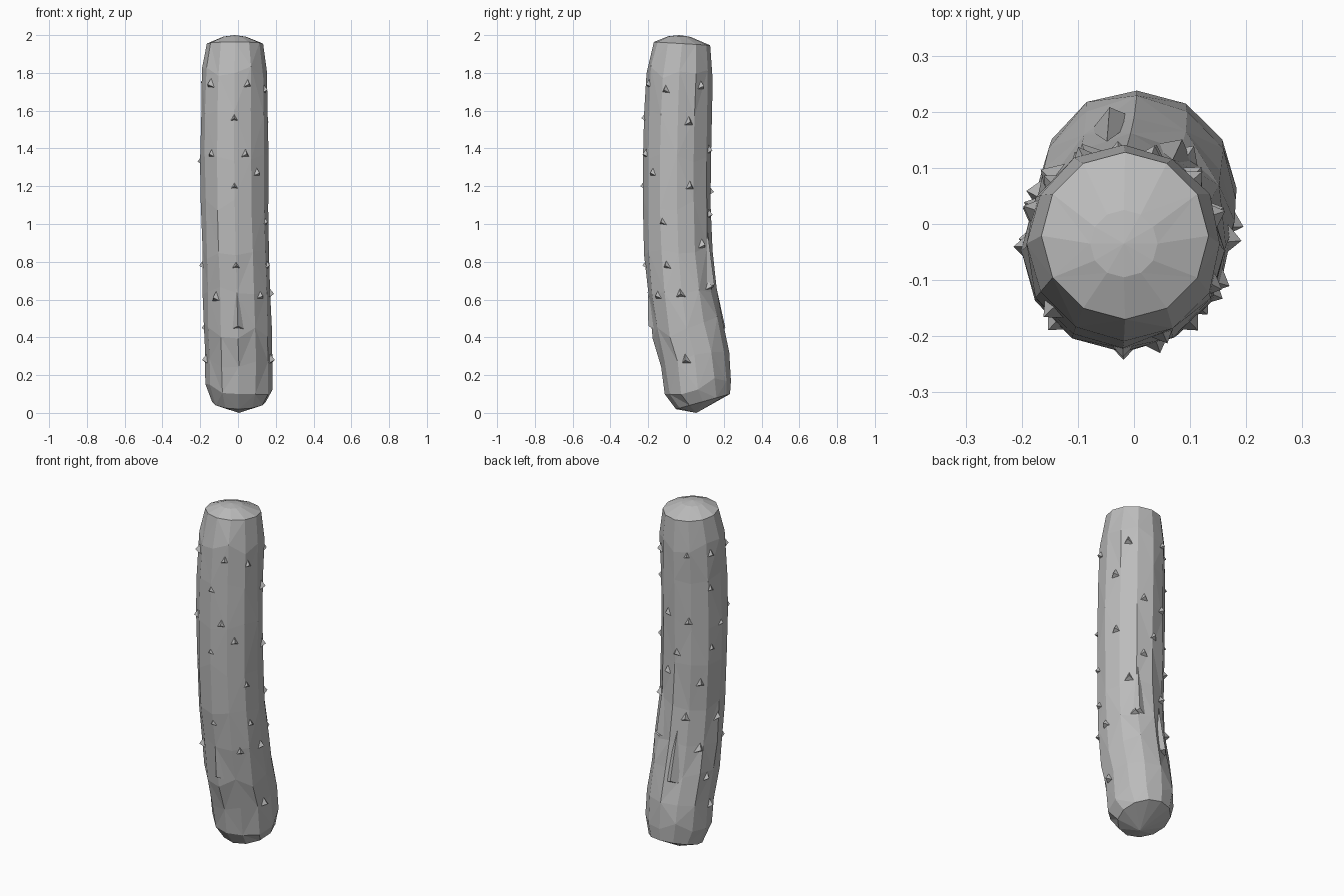
import bpy
import bmesh
import random
from math import sin, cos, radians, pi
from mathutils import Vector

random.seed(4)
cube = bpy.data.objects.get("Cube")
if cube:
    bpy.data.objects.remove(cube)

grey = bpy.data.materials.new("plain grey")
grey.use_nodes = True
grey.diffuse_color = (0.5, 0.5, 0.5, 1)
grey.node_tree.nodes["Principled BSDF"].inputs["Base Color"].default_value = (0.5, 0.5, 0.5, 1)

SIDES = 12
# Rings along the bent stalk: z, centre x, centre y, radius, tilt
RINGS = [
    (0.06, 0.005, 0.09, 0.143, 0.28),
    (0.15, 0.005, 0.063, 0.175, 0.26),
    (0.30, 0.005, 0.045, 0.18, 0.22),
    (0.45, 0.0, 0.005, 0.182, 0.18),
    (0.65, -0.006, -0.022, 0.18, 0.10),
    (0.85, -0.012, -0.04, 0.178, 0.05),
    (1.10, -0.018, -0.047, 0.178, 0.0),
    (1.35, -0.02, -0.047, 0.178, -0.02),
    (1.60, -0.02, -0.042, 0.177, -0.04),
    (1.80, -0.018, -0.035, 0.174, -0.05),
    (1.955, -0.016, -0.021, 0.149, -0.06),
]


def make_object(name, bm):
    bmesh.ops.recalc_face_normals(bm, faces=bm.faces[:])
    mesh = bpy.data.meshes.new(name)
    bm.to_mesh(mesh)
    bm.free()
    mesh.materials.append(grey)
    obj = bpy.data.objects.new(name, mesh)
    bpy.context.collection.objects.link(obj)
    return obj


def ring_point(ring, angle, offset=0.0):
    z, cx, cy, r, tilt = ring
    x, y = (r + offset) * cos(angle), (r + offset) * sin(angle)
    return Vector((cx + x, cy + y, z + tilt * y))


def surface(angle, z, offset):
    """Point at a height on the stalk, moved outward by offset."""
    for low, high in zip(RINGS, RINGS[1:]):
        a, b = ring_point(low, angle, offset), ring_point(high, angle, offset)
        if z <= b.z:
            break
    return a.lerp(b, (z - a.z) / (b.z - a.z))


# Stalk: faceted rings with slightly uneven corners and domed ends
bm = bmesh.new()
loops = []
for i, ring in enumerate(RINGS):
    wobble = 0.004 if 0 < i < len(RINGS) - 1 else 0.0
    loop = []
    for k in range(SIDES):
        angle = 2 * pi * k / SIDES
        p = ring_point(ring, angle, random.uniform(-wobble, wobble))
        p.z += random.uniform(-8, 8) * wobble
        loop.append(bm.verts.new(p))
    loops.append(loop)
crown = (1.992, -0.018, -0.035, 0.06, -0.03)
loops.append([bm.verts.new(ring_point(crown, 2 * pi * k / SIDES)) for k in range(SIDES)])

for n, (low, high) in enumerate(zip(loops, loops[1:])):
    for k in range(SIDES):
        j = (k + 1) % SIDES
        a, b, c, d = low[k], low[j], high[j], high[k]
        if (k + n) % 2:
            bm.faces.new((a, b, c))
            bm.faces.new((a, c, d))
        else:
            bm.faces.new((a, b, d))
            bm.faces.new((b, c, d))

bottom = bm.verts.new((0.005, 0.055, 0.0))
top = bm.verts.new((-0.018, -0.035, 2.0))
for k in range(SIDES):
    j = (k + 1) % SIDES
    bm.faces.new((bottom, loops[0][j], loops[0][k]))
    bm.faces.new((top, loops[-1][k], loops[-1][j]))
make_object("stalk", bm)

# Thorns: angle in degrees and height
THORNS = [
    (222, 1.74), (294, 1.74), (336, 1.71), (43, 1.73), (115, 1.75), (159, 1.75),
    (270, 1.56), (20, 1.54), (155, 1.55), (73, 1.39), (116, 1.36), (178, 1.33),
    (227, 1.37), (290, 1.37), (313, 1.27), (270, 1.2), (23, 1.2), (157, 1.2),
    (93, 1.17), (73, 1.05), (333, 1.01), (138, 1.0), (47, 0.89), (115, 0.8),
    (178, 0.78), (270, 0.78), (337, 0.78), (145, 0.62), (230, 0.61), (314, 0.62),
    (357, 0.63), (55, 0.67), (165, 0.45), (187, 0.28), (345, 0.28),
]
# Thorns whose upper edge runs on as a long ridge: angle, height, length
RIDGES = [(270, 0.46, 0.18), (103, 0.45, 0.28), (62, 0.68, 0.28)]


def add_thorn(bm, degrees, z, length, width):
    angle = radians(degrees)
    sink = -0.014
    tip = bm.verts.new(surface(angle, z, 0.017))
    base = [bm.verts.new(surface(angle - width, z - 0.022, sink)),
            bm.verts.new(surface(angle + width, z - 0.022, sink)),
            bm.verts.new(surface(angle, z + length, sink if length < 0.1 else 0.0))]
    bm.faces.new(base)
    for k in range(3):
        bm.faces.new((base[k], base[(k + 1) % 3], tip))


bm = bmesh.new()
for degrees, z in THORNS:
    add_thorn(bm, degrees, z, 0.04, 0.2)
for degrees, z, length in RIDGES:
    add_thorn(bm, degrees, z, length, 0.26)
make_object("thorns", bm)
